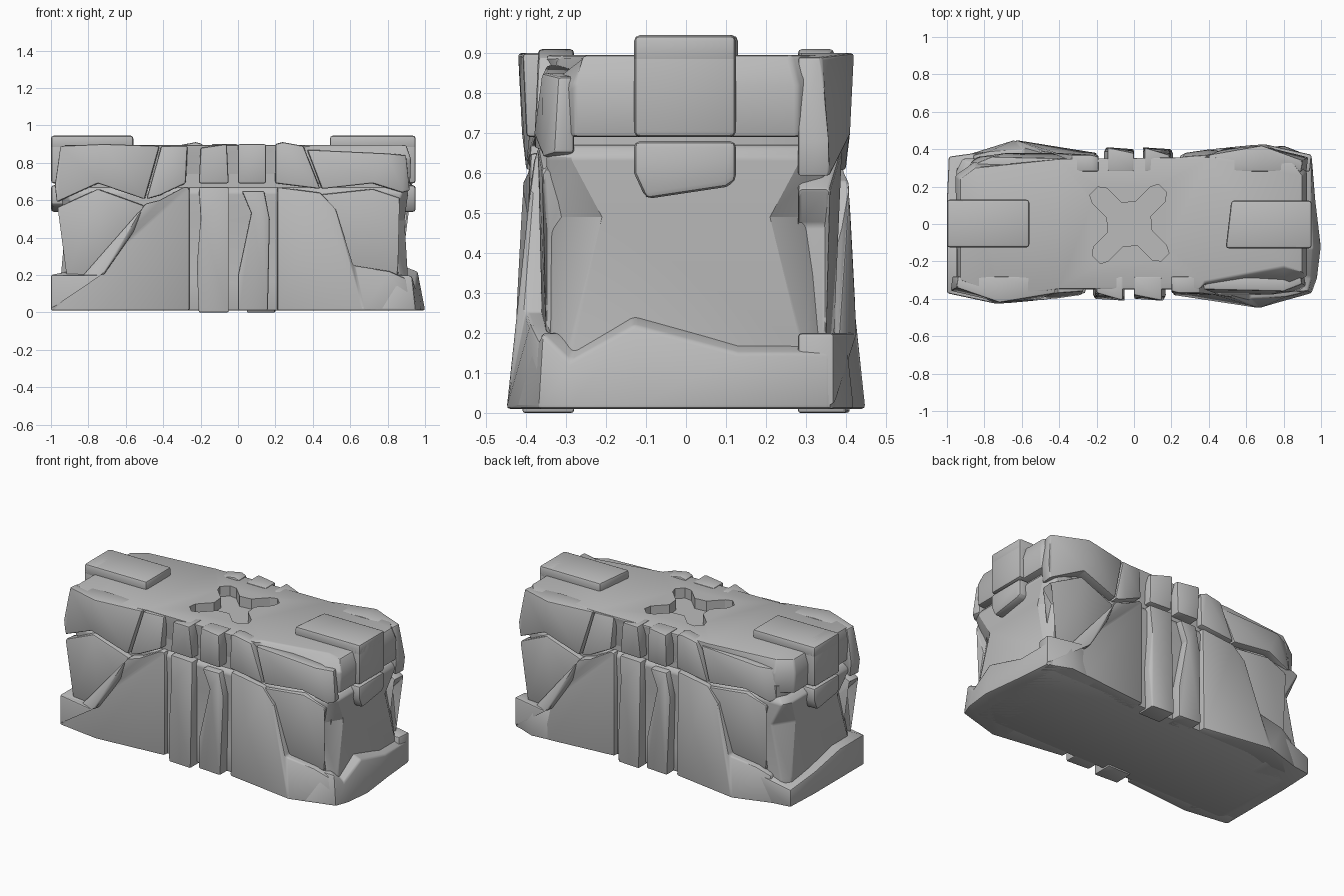
import bpy
import bmesh
import math
from mathutils import Vector

default_cube = bpy.data.objects.get("Cube")
if default_cube:
    bpy.data.objects.remove(default_cube, do_unlink=True)

# One stone-grey paint for the whole crate
GREY = (0.5, 0.5, 0.5, 1)
grey_paint = bpy.data.materials.new("plain_grey")
grey_paint.use_nodes = True
grey_paint.diffuse_color = GREY
shader = grey_paint.node_tree.nodes["Principled BSDF"]
shader.inputs["Base Color"].default_value = GREY
shader.inputs["Roughness"].default_value = 0.7


def solid(name, rings, bevel=0.01, turned=False):
    """Loft closed rings of points into a capped solid with softened edges."""
    bm = bmesh.new()
    loops = []
    for ring in rings:
        loop = []
        for x, y, z in ring:
            if turned:
                x, y = -x * 0.95, -y
            loop.append(bm.verts.new((x, y, z)))
        loops.append(loop)
    caps = [bm.faces.new(loops[0]), bm.faces.new(loops[-1])]
    for lower, upper in zip(loops, loops[1:]):
        for i in range(len(lower)):
            j = (i + 1) % len(lower)
            bm.faces.new((lower[i], lower[j], upper[j], upper[i]))
    bmesh.ops.triangulate(bm, faces=caps)
    bmesh.ops.recalc_face_normals(bm, faces=bm.faces)
    if bevel:
        hard = [e for e in bm.edges if e.calc_face_angle(0) > math.radians(35)]
        bmesh.ops.bevel(bm, geom=hard, offset=bevel, segments=2, profile=0.5,
                        affect="EDGES", clamp_overlap=True)
    mesh = bpy.data.meshes.new(name)
    bm.to_mesh(mesh)
    bm.free()
    mesh.materials.append(grey_paint)
    part = bpy.data.objects.new(name, mesh)
    bpy.context.collection.objects.link(part)
    return part


def smooth(part):
    bpy.ops.object.select_all(action="DESELECT")
    part.select_set(True)
    bpy.context.view_layer.objects.active = part
    bpy.ops.object.shade_smooth_by_angle(angle=math.radians(28))


def panel(name, outline, inner=0.28):
    """Facing stone from (x, z, depth) corners, repeated half a turn round."""
    outer = [(x, -depth, z) for x, z, depth in outline]
    back = [(x * 0.99, -inner, z) for x, z, depth in outline]
    for side, turned in (("front", False), ("back", True)):
        smooth(solid(f"{side}_{name}", [back, outer], turned=turned))


def block(name, x0, x1, y0, y1, z0, z1, skew=0, bevel=0.015):
    low = [(x0 - skew, y0, z0), (x1, y0, z0), (x1, y1, z0), (x0 + skew, y1, z0)]
    high = [(x, y, z1) for x, y, z in low]
    smooth(solid(name, [low, high], bevel))


def chamfered(left, right, half, cut_x, cut_y, z):
    """Rectangle ring with its four corners cut off."""
    corners = [(left, -half, 1, 1), (right, -half, -1, 1),
               (right, half, -1, -1), (left, half, 1, -1)]
    ring = []
    for k, (x, y, sx, sy) in enumerate(corners):
        along_x = (x + sx * cut_x, y, z)
        along_y = (x, y + sy * cut_y, z)
        ring += [along_y, along_x] if k % 2 == 0 else [along_x, along_y]
    return ring


# Recessed inner body with pinched, chamfered corners
smooth(solid("body_core", [
    chamfered(-0.95, 0.92, 0.34, 0.04, 0.05, 0.01),
    chamfered(-0.95, 0.91, 0.34, 0.04, 0.05, 0.16),
    chamfered(-0.92, 0.89, 0.34, 0.08, 0.13, 0.49),
    chamfered(-0.95, 0.91, 0.35, 0.03, 0.06, 0.64),
    chamfered(-0.92, 0.89, 0.33, 0.03, 0.06, 0.67)]))
smooth(solid("seam_core", [
    chamfered(-0.90, 0.87, 0.33, 0.03, 0.06, z) for z in (0.6, 0.74)], 0))

# Pointed plinth at the right end
smooth(solid("right_plinth", [
    [(0.6, -0.44, 0.01), (0.67, -0.45, 0.01), (0.95, -0.37, 0.01),
     (0.98, -0.29, 0.01), (1, -0.12, 0.01), (0.97, 0.13, 0.01),
     (0.95, 0.36, 0.01), (0.8, 0.42, 0.01), (0.6, 0.4, 0.01)],
    [(0.6, -0.36, 0.2), (0.67, -0.36, 0.2), (0.93, -0.36, 0.2),
     (0.95, -0.29, 0.13), (0.96, -0.13, 0.22), (0.95, 0.13, 0.15),
     (0.95, 0.36, 0.15), (0.8, 0.4, 0.19), (0.6, 0.36, 0.2)],
    [(0.65, -0.3, 0.2), (0.67, -0.3, 0.2), (0.85, -0.3, 0.2),
     (0.88, -0.27, 0.17), (0.88, -0.13, 0.25), (0.88, 0.13, 0.18),
     (0.87, 0.3, 0.18), (0.8, 0.3, 0.2), (0.65, 0.3, 0.2)]]))

# Flat plinth at the left end
plinth_top = [(-0.7, -0.37, 0.2), (-1, -0.37, 0.2), (-1, -0.13, 0.2),
              (-1, 0.13, 0.15), (-0.99, 0.36, 0.12), (-0.7, 0.4, 0.2)]
plinth_low = [(x, y, 0.01) for x, y, z in plinth_top]
plinth_in = [(max(x, -0.9), y * 0.85, z + 0.02) for x, y, z in plinth_top]
smooth(solid("left_plinth", [plinth_low, plinth_top, plinth_in]))

# Body facing stones
panel("body_left_stone", [
    (-1, 0.01, 0.37), (-1, 0.2, 0.37), (-0.72, 0.2, 0.43), (-0.56, 0.43, 0.4),
    (-0.5, 0.58, 0.41), (-0.42, 0.6, 0.4), (-0.29, 0.67, 0.38),
    (-0.26, 0.67, 0.37), (-0.26, 0.01, 0.37), (-0.72, 0.01, 0.41)])
panel("body_left_corner", [
    (-0.97, 0.56, 0.36), (-0.75, 0.66, 0.39), (-0.5, 0.57, 0.38),
    (-0.56, 0.4, 0.37), (-0.72, 0.18, 0.37), (-0.92, 0.18, 0.35),
    (-0.89, 0.47, 0.35)])
panel("body_left_strip", [
    (-0.21, 0, 0.4), (-0.22, 0.25, 0.38), (-0.2, 0.5, 0.39),
    (-0.21, 0.67, 0.38), (-0.05, 0.67, 0.39), (-0.05, 0, 0.41)])
panel("body_right_strip", [
    (0, 0.01, 0.4), (0, 0.2, 0.4), (0.07, 0.53, 0.39), (0.02, 0.65, 0.39),
    (0.14, 0.65, 0.39), (0.17, 0.5, 0.39), (0.16, 0.01, 0.41)])
panel("body_right_stone", [
    (0.21, 0.01, 0.38), (0.21, 0.67, 0.37), (0.44, 0.64, 0.38),
    (0.52, 0.56, 0.39), (0.62, 0.25, 0.4), (0.81, 0.22, 0.39),
    (0.9, 0.18, 0.37), (0.94, 0.01, 0.37), (0.67, 0.01, 0.45)])
panel("body_right_corner", [
    (0.44, 0.63, 0.37), (0.72, 0.66, 0.37), (0.87, 0.61, 0.36),
    (0.82, 0.45, 0.35), (0.86, 0.2, 0.35), (0.6, 0.2, 0.36)])

# Lid slab with a cross-shaped recess
lid_low = [(-0.94, -0.3), (-0.72, -0.36), (-0.4, -0.33), (0.35, -0.33),
           (0.4, -0.34), (0.8, -0.34), (0.92, -0.28), (0.92, 0.28),
           (0.85, 0.33), (0.4, 0.33), (-0.4, 0.33), (-0.85, 0.33), (-0.95, 0.26)]
lid_top = [(-0.93, -0.3), (-0.72, -0.39), (-0.4, -0.35), (0.35, -0.35),
           (0.38, -0.31), (0.8, -0.23), (0.9, -0.26), (0.9, 0.26),
           (0.85, 0.33), (0.4, 0.36), (-0.4, 0.35), (-0.85, 0.3), (-0.93, 0.24)]
lid = solid("lid_slab", [[(x, y, 0.69) for x, y in lid_low],
                         [(x * 1.005, y, 0.82) for x, y in lid_low],
                         [(x, y, 0.895) for x, y in lid_top]])

# Hidden cutter: one cross arm turned four times
arm = [(0.11, -0.05), (0.22, -0.05), (0.26, -0.02), (0.26, 0.04), (0.22, 0.06),
       (0.11, 0.06)]
cross = []
for quarter in range(4):
    turn = math.radians(45 + 90 * quarter)
    for u, v in arm:
        cross.append((u * math.cos(turn) - v * math.sin(turn) - 0.025,
                      u * math.sin(turn) + v * math.cos(turn)))
cutter = solid("cross_cutter", [[(x, y, z) for x, y in cross] for z in (0.83, 1)], 0)
cutter.hide_render = True
cutter.hide_viewport = True
cut = lid.modifiers.new("cross_recess", "BOOLEAN")
cut.object = cutter
cut.solver = "EXACT"
smooth(lid)

# Lid facing stones
panel("lid_left_stone", [
    (-0.97, 0.59, 0.36), (-0.98, 0.68, 0.36), (-0.95, 0.89, 0.34),
    (-0.72, 0.9, 0.42), (-0.42, 0.89, 0.37), (-0.5, 0.605, 0.4),
    (-0.75, 0.69, 0.41)])
panel("lid_slanted_stone", [
    (-0.49, 0.605, 0.39), (-0.41, 0.89, 0.37), (-0.27, 0.89, 0.36),
    (-0.28, 0.69, 0.38), (-0.42, 0.625, 0.4)])
panel("lid_left_strip", [
    (-0.21, 0.69, 0.38), (-0.2, 0.88, 0.37), (-0.06, 0.9, 0.41),
    (-0.05, 0.69, 0.39)])
panel("lid_right_strip", [
    (0, 0.69, 0.39), (0, 0.9, 0.38), (0.15, 0.9, 0.41), (0.15, 0.69, 0.4)])
panel("lid_middle_stone", [
    (0.2, 0.69, 0.37), (0.2, 0.9, 0.36), (0.24, 0.91, 0.37),
    (0.35, 0.89, 0.37), (0.44, 0.66, 0.38)])
panel("lid_right_stone", [
    (0.45, 0.66, 0.38), (0.37, 0.87, 0.35), (0.8, 0.85, 0.36),
    (0.9, 0.84, 0.32), (0.92, 0.65, 0.33), (0.88, 0.64, 0.36),
    (0.72, 0.69, 0.38)])

# End clasps: a top plate, a side plate and a small catch below
block("right_clasp_top", 0.505, 0.95, -0.13, 0.125, 0.87, 0.945, skew=0.015)
block("right_clasp_side", 0.85, 0.95, -0.13, 0.125, 0.69, 0.945)
block("left_clasp_top", -1, -0.56, -0.125, 0.13, 0.87, 0.945)
block("left_clasp_side", -1, -0.9, -0.125, 0.13, 0.69, 0.945)
for name, face, root, sign in (("right_catch", 0.95, 0.85, 1),
                               ("left_catch", -1, -0.88, -1)):
    catch = [(-0.13, 0.68), (0.125, 0.68), (0.125, 0.58), (0.1, 0.565),
             (-0.1, 0.535), (-0.13, 0.6)]
    smooth(solid(name, [[(root, y * sign, z) for y, z in catch],
                        [(face, y * sign, z) for y, z in catch]], 0.018))
